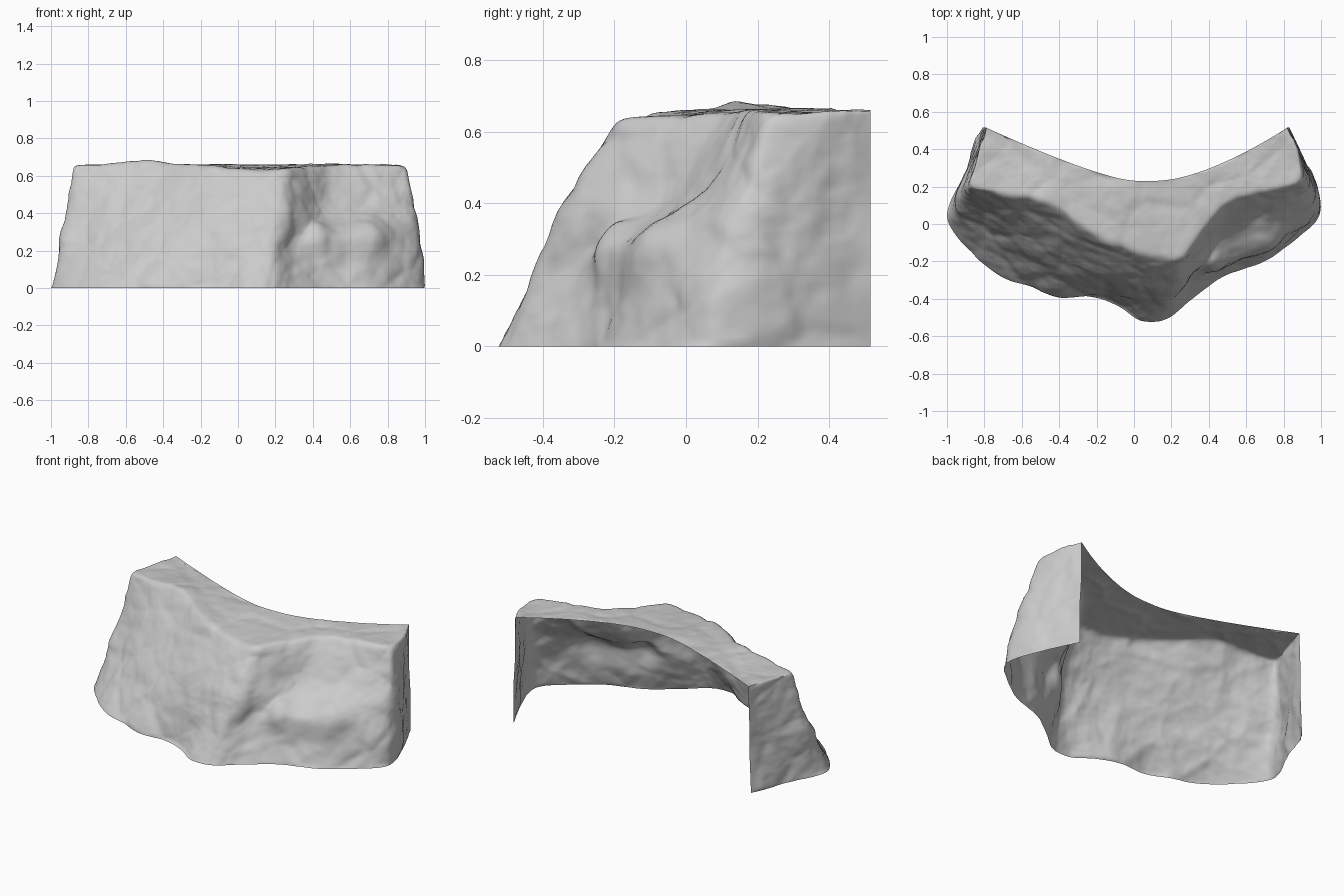
import bpy, bmesh, math
from mathutils import Vector, noise

if "Cube" in bpy.data.objects:
    bpy.data.objects.remove(bpy.data.objects["Cube"])

# Plan outlines of the rock face, left back -> nose -> right back
BASE = [(-.81,.515),(-.90,.28),(-1.0,.04),(-.86,-.16),(-.70,-.285),(-.55,-.335),
        (-.40,-.39),(-.24,-.39),(-.09,-.44),(.03,-.515),(.17,-.51),(.30,-.41),
        (.48,-.28),(.70,-.20),(.88,-.07),(.995,.06),(.94,.28),(.83,.515)]
LOW = [(-.80,.515),(-.89,.29),(-.955,.10),(-.83,.0),(-.69,-.10),(-.52,-.20),
       (-.37,-.27),(-.20,-.33),(-.04,-.38),(.10,-.41),(.21,-.41),(.32,-.27),
       (.46,-.22),(.68,-.14),(.86,-.01),(.97,.12),(.93,.30),(.83,.515)]
MID = [(-.80,.515),(-.87,.31),(-.92,.16),(-.80,.07),(-.66,-.01),(-.50,-.09),
       (-.34,-.18),(-.17,-.26),(.0,-.32),(.14,-.35),(.27,-.31),(.42,-.11),
       (.50,-.03),(.72,.04),(.86,.10),(.95,.17),(.91,.33),(.82,.515)]
TOP = [(-.79,.515),(-.84,.36),(-.885,.20),(-.77,.17),(-.64,.15),(-.48,.12),
       (-.32,.02),(-.15,-.09),(.02,-.15),(.14,-.18),(.26,-.18),(.37,-.03),
       (.50,.12),(.70,.18),(.83,.20),(.90,.24),(.88,.38),(.82,.515)]


def spline(pts, t):
    """Catmull-Rom point at t in 0..1 along the list."""
    n = len(pts) - 1
    f = t * n
    i = min(int(f), n - 1)
    f -= i
    p = [Vector(pts[max(0, min(n, i + k))]) for k in (-1, 0, 1, 2)]
    return 0.5 * (2 * p[1] + (p[2] - p[0]) * f
                  + (2 * p[0] - 5 * p[1] + 4 * p[2] - p[3]) * f * f
                  + (3 * p[1] - p[0] - 3 * p[2] + p[3]) * f ** 3)


def rim_height(x):
    return .632 + .024 * min(1, abs(x - .1) / .6) + .02 * math.exp(-((x + .45) / .25) ** 2)


def key_points(t):
    """Section through the cliff: foot, ledge, upper face, rim, back edge."""
    bx = -.79 + 1.61 * t
    s = (bx - .05) / (.77 if bx > .05 else .84)
    by = .23 + .285 * (math.hypot(abs(s) ** (1.6 if s > 0 else 1.25), .08) - .08) / .923
    rows = [spline(o, t) for o in (BASE, LOW, MID, TOP)] + [Vector((bx, by))]
    wing = max(0, min(1, (rows[2].x - .35) / .12))
    zs = [0, .23 + .04 * wing, .39 + .03 * wing, rim_height(rows[3].x), .66]
    return [Vector((p.x, p.y, z)) for p, z in zip(rows, zs)]


# Cliff shell: front, sides and top in one sheet, open behind and below
NU = 220
STEPS = (20, 16, 22, 28)
bm = bmesh.new()
grid = []
for i in range(NU + 1):
    k = key_points(i / NU)
    col = [k[0]]
    for a, b, n in zip(k, k[1:], STEPS):
        col += [a.lerp(b, j / n) for j in range(1, n + 1)]
    grid.append([bm.verts.new(p) for p in col])
for a, b in zip(grid, grid[1:]):
    for j in range(len(a) - 1):
        bm.faces.new((a[j], b[j], b[j + 1], a[j + 1]))
bmesh.ops.remove_doubles(bm, verts=bm.verts, dist=.0005)

# Soften the section corners into worn edges
inner = [v for v in bm.verts if not v.is_boundary]
for _ in range(12):
    bmesh.ops.smooth_vert(bm, verts=inner, factor=.5,
                          use_axis_x=True, use_axis_y=True, use_axis_z=True)
bm.normal_update()

# Weathering: broad lumps, chipped facets, fine grain and a few boulders
BOULDERS = [(.42, -.20, .29, .08, .04), (.72, -.08, .29, .09, .035),
            (-.50, .16, .67, .14, .012), (.58, -.20, .14, .07, -.025),
            (-.94, .06, .26, .06, .015)]
moves = []
for v in bm.verts:
    p = v.co
    lump = noise.noise(p * 3.1 + Vector((4, 1, 7)))
    d, _ = noise.voronoi(p * 3.6 + Vector((2, 9, 3)))
    chip = min(d[1] - d[0], .3) - .18
    grain = noise.fractal(p * 8, .9, 2.1, 3)
    flat = max(0, v.normal.z) ** 4
    off = (.012 * lump + .028 * chip + .007 * grain) * (1 - .35 * flat)
    for x, y, z, r, h in BOULDERS:
        off += h * math.exp(-((p - Vector((x, y, z))).length / r) ** 2)
    off *= min(1, max(0, (.515 - p.y) / .06))
    if v.is_boundary:
        off *= .4 if p.z < .01 else 0
    moves.append((v, v.normal * off))
for v, m in moves:
    if v.co.z < .001:
        m.z = 0
    v.co += m
    v.co.z = max(0, v.co.z)

mesh = bpy.data.meshes.new("cliff_shell")
bm.to_mesh(mesh)
bm.free()
cliff = bpy.data.objects.new("cliff_shell", mesh)
bpy.context.collection.objects.link(cliff)
bpy.context.view_layer.objects.active = cliff
cliff.select_set(True)
bpy.ops.object.shade_smooth_by_angle(angle=math.radians(40))
